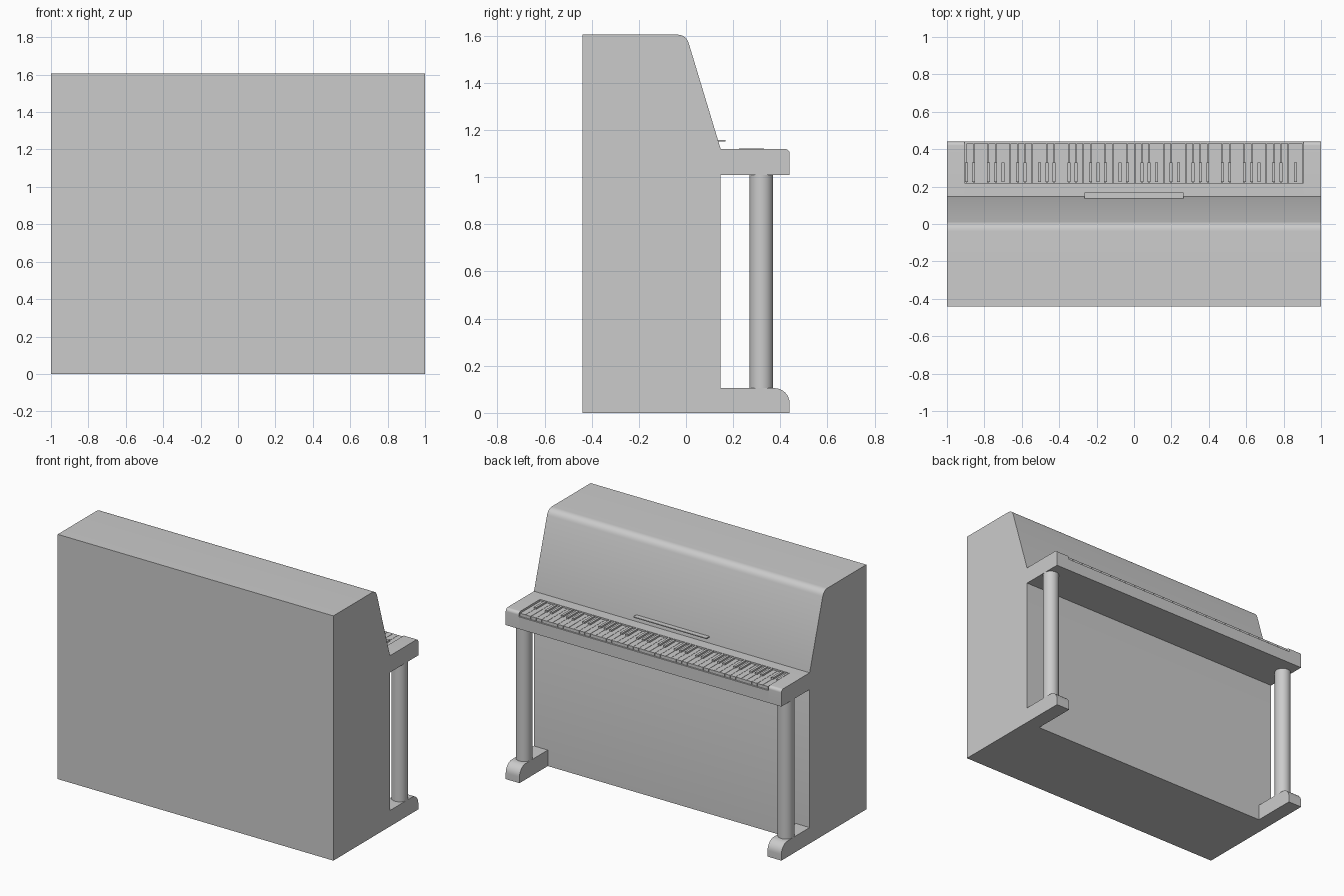
import bpy
import bmesh
from math import cos, sin, pi, radians

cube = bpy.data.objects.get("Cube")
if cube:
    bpy.data.objects.remove(cube, do_unlink=True)

# Single grey finish
GREY = (0.6, 0.6, 0.6, 1.0)
grey = bpy.data.materials.new("plain grey")
grey.use_nodes = True
grey.diffuse_color = GREY
grey.node_tree.nodes["Principled BSDF"].inputs["Base Color"].default_value = GREY


def finish(name, bm):
    """Turn a bmesh into a named, softly shaded grey object."""
    bmesh.ops.recalc_face_normals(bm, faces=bm.faces)
    mesh = bpy.data.meshes.new(name)
    bm.to_mesh(mesh)
    bm.free()
    mesh.materials.append(grey)
    obj = bpy.data.objects.new(name, mesh)
    bpy.context.collection.objects.link(obj)
    bpy.ops.object.select_all(action="DESELECT")
    obj.select_set(True)
    bpy.context.view_layer.objects.active = obj
    bpy.ops.object.shade_smooth_by_angle(angle=radians(25))
    return obj


def add_prism(bm, profile, x0, x1):
    """Extrude a (y, z) profile between two x positions."""
    face = bm.faces.new([bm.verts.new((x0, y, z)) for y, z in profile])
    moved = bmesh.ops.extrude_face_region(bm, geom=[face])["geom"]
    verts = [g for g in moved if isinstance(g, bmesh.types.BMVert)]
    bmesh.ops.translate(bm, verts=verts, vec=(x1 - x0, 0, 0))


def prism(name, profile, x0, x1):
    bm = bmesh.new()
    add_prism(bm, profile, x0, x1)
    return finish(name, bm)


def rect(y0, y1, z0, z1):
    return [(y0, z0), (y1, z0), (y1, z1), (y0, z1)]


def round_corner(y, z, r, steps=10):
    """Quarter arc from the front face up onto the top face."""
    return [(y - r + r * cos(a), z - r + r * sin(a))
            for a in (pi / 2 * i / steps for i in range(steps + 1))]


def blend(a, b, c, steps=10):
    """Curve from a to c, pulled towards corner b."""
    pts = []
    for i in range(steps + 1):
        t = i / steps
        pts.append(tuple((1 - t) ** 2 * p + 2 * t * (1 - t) * q + t * t * s
                         for p, q, s in zip(a, b, c)))
    return pts


BACK, BODY, EDGE = -0.44, 0.147, 0.44
BED_LOW, BED_TOP, WELL = 1.01, 1.12, 1.09
KEYS = 0.905

# Cabinet with sloped upper panel and softened top edge
prism("cabinet",
      [(BACK, 0), (BODY, 0), (BODY, BED_TOP)]
      + blend((0.012, 1.567), (0, 1.605), (-0.04, 1.605))
      + [(BACK, 1.605)], -1, 1)

# Key bed, with a shallow well between the two cheeks
prism("key_bed",
      [(BODY, BED_LOW), (EDGE, BED_LOW), (EDGE, WELL),
       (0.22, WELL), (0.22, BED_TOP), (BODY, BED_TOP)], -KEYS, KEYS)
cheek = ([(BODY, BED_LOW), (EDGE, BED_LOW)]
         + round_corner(EDGE, BED_TOP, 0.02) + [(BODY, BED_TOP)])
foot = [(BODY, 0), (EDGE, 0)] + round_corner(EDGE, 0.105, 0.065) + [(BODY, 0.105)]

# Cheeks, feet and round legs on both sides
for side, s in (("left", 1), ("right", -1)):
    prism(side + "_cheek", cheek, s * KEYS, s)
    prism(side + "_foot", foot, s * 0.9, s)
    bm = bmesh.new()
    bmesh.ops.create_cone(bm, cap_ends=True, segments=48,
                          radius1=0.05, radius2=0.05, depth=0.91)
    bmesh.ops.translate(bm, verts=bm.verts, vec=(s * 0.95, 0.32, 0.557))
    finish(side + "_leg", bm)

# Keyboard: raised keys sit on the joints in groups of two and three
whites, blacks = bmesh.new(), bmesh.new()
STEP = 0.0391
for k in range(46):
    x = -0.896 + STEP * k
    add_prism(whites, rect(0.22, 0.43, WELL, 1.11), x + 0.001, x + STEP - 0.001)
    if k % 7 in (0, 1, 3, 4, 5):
        add_prism(blacks, rect(0.225, 0.33, WELL, 1.121), x - 0.008, x + 0.008)
finish("natural_keys", whites)
finish("sharp_keys", blacks)

# Thin music ledge on the sloped panel
prism("music_ledge", rect(0.12, 0.168, 1.152, 1.158), -0.265, 0.265)
